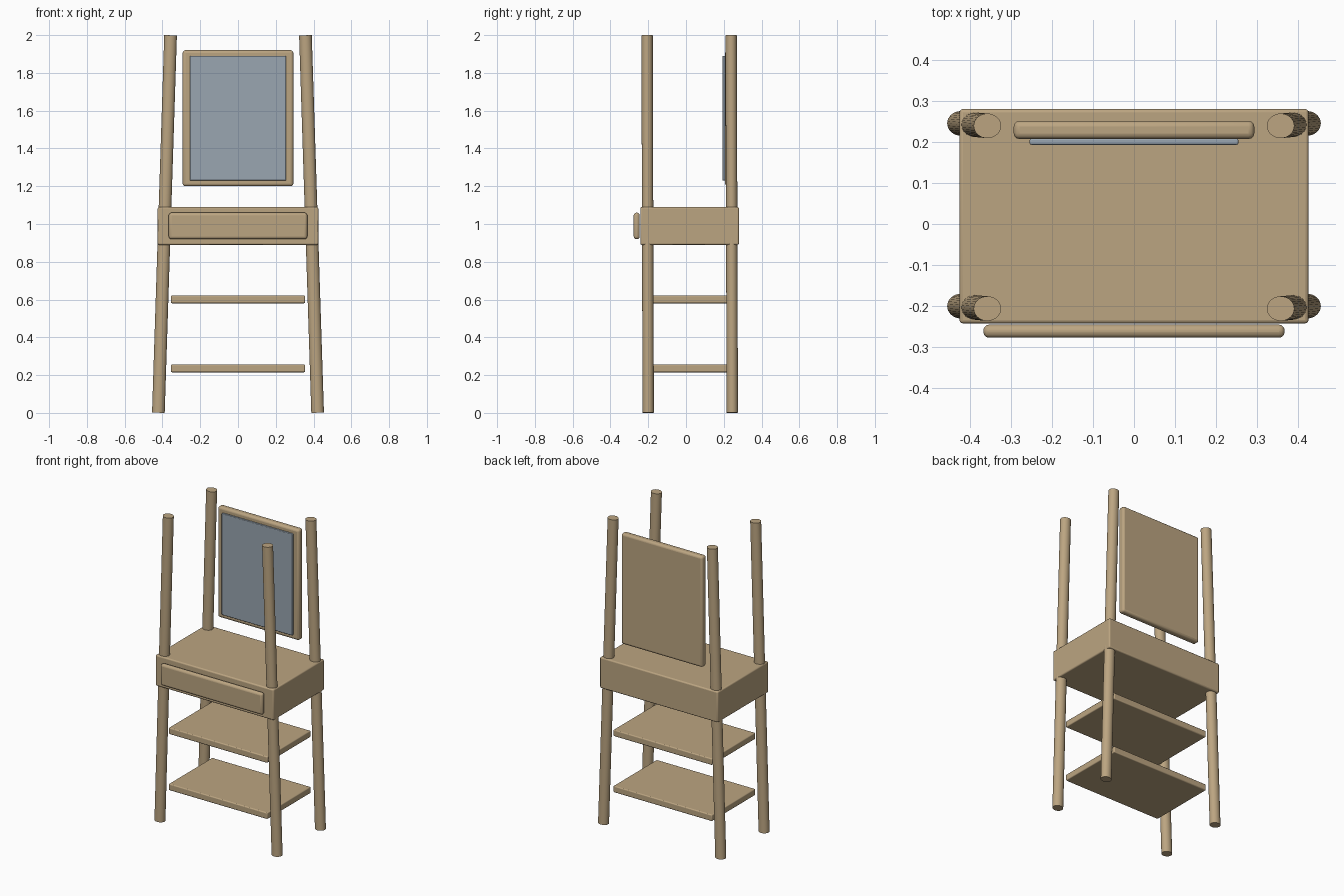
import bpy
import bmesh
import math
from mathutils import Vector, Matrix

cube = bpy.data.objects.get("Cube")
if cube:
    bpy.data.objects.remove(cube, do_unlink=True)


def material(name, rgb):
    mat = bpy.data.materials.new(name)
    mat.use_nodes = True
    color = (*rgb, 1.0)
    mat.diffuse_color = color
    mat.node_tree.nodes["Principled BSDF"].inputs["Base Color"].default_value = color
    return mat


wood = material("light_wood", (0.50, 0.375, 0.22))
glass = material("mirror_glass", (0.32, 0.38, 0.44))


def finish(name, bm, mat):
    mesh = bpy.data.meshes.new(name)
    bm.to_mesh(mesh)
    bm.free()
    mesh.materials.append(mat)
    obj = bpy.data.objects.new(name, mesh)
    bpy.context.collection.objects.link(obj)
    bpy.ops.object.select_all(action="DESELECT")
    obj.select_set(True)
    bpy.context.view_layer.objects.active = obj
    bpy.ops.object.shade_smooth_by_angle(angle=math.radians(35))
    return obj


def slab(name, half_x, y, z, mat, edge):
    """Box centred on x, spanning the y and z ranges, with rounded edges."""
    bm = bmesh.new()
    bmesh.ops.create_cube(bm, size=1.0)
    size = Vector((2 * half_x, y[1] - y[0], z[1] - z[0]))
    centre = Vector((0, sum(y) / 2, sum(z) / 2))
    bmesh.ops.scale(bm, vec=size, verts=bm.verts)
    bmesh.ops.translate(bm, vec=centre, verts=bm.verts)
    obj = finish(name, bm, mat)
    bevel = obj.modifiers.new("rounded_edges", "BEVEL")
    bevel.width = edge
    bevel.segments = 3
    return obj


def post(name, foot, head):
    """Slightly oval round post leaning from foot to head."""
    foot, head = Vector(foot), Vector(head)
    axis = head - foot
    bm = bmesh.new()
    bmesh.ops.create_cone(bm, cap_ends=True, segments=32, radius1=1, radius2=1,
                          depth=axis.length)
    bmesh.ops.scale(bm, vec=(0.0335, 0.03, 1), verts=bm.verts)
    tilt = Vector((0, 0, 1)).rotation_difference(axis).to_matrix().to_4x4()
    bmesh.ops.transform(bm, matrix=Matrix.Translation((foot + head) / 2) @ tilt,
                        verts=bm.verts)
    return finish(name, bm, wood)


# Four tall posts, leaning inward
for side, s in (("left", 1), ("right", -1)):
    for row, y in (("front", -0.2), ("back", 0.245)):
        post(f"{row}_{side}_leg", (s * 0.4215, y, 0.001), (s * 0.357, y - 0.006, 1.999))

# Table body and drawer front
slab("table_body", 0.425, (-0.242, 0.28), (0.89, 1.09), wood, 0.008)
slab("drawer_front", 0.367, (-0.277, -0.245), (0.92, 1.06), wood, 0.014)

# Lower shelves
for name, z in (("lower_shelf", 0.215), ("upper_shelf", 0.58)):
    slab(name, 0.355, (-0.206, 0.241), (z, z + 0.042), wood, 0.006)

# Mirror: wooden backing board with a thin glass plate in front
slab("mirror_frame", 0.293, (0.207, 0.251), (1.2, 1.92), wood, 0.014)
slab("mirror_glass", 0.254, (0.193, 0.208), (1.23, 1.89), glass, 0.004)
